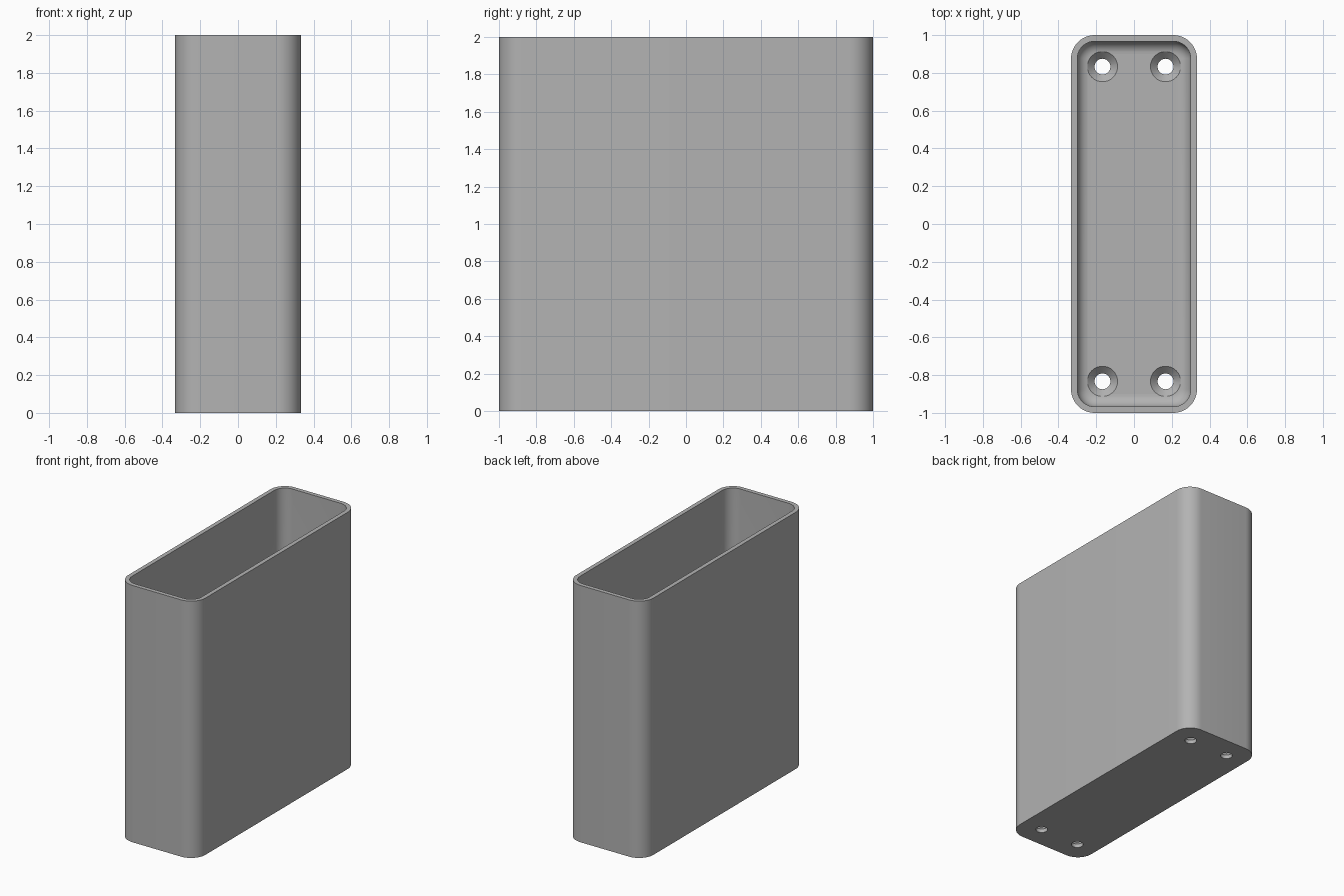
import bpy, bmesh
from math import sin, cos, pi, radians

if "Cube" in bpy.data.objects:
    bpy.data.objects.remove(bpy.data.objects["Cube"], do_unlink=True)

HALF_X, HALF_Y, HEIGHT = 1 / 3, 1.0, 2.0
CORNER, WALL, FLOOR, FILLET = 0.125, 0.033, 0.067, 0.067
HOLE_X, HOLE_Y, HOLE_R, SINK_R = 0.167, 0.833, 0.042, 0.08

grey = bpy.data.materials.new("grey plastic")
grey.use_nodes = True
colour = (0.45, 0.45, 0.45, 1)
grey.diffuse_color = colour
grey.node_tree.nodes["Principled BSDF"].inputs["Base Color"].default_value = colour


def rounded_loop(bm, inset, z, steps=12):
    """Ring of vertices around a rounded rectangle, inset from the outer wall."""
    r = max(CORNER - inset, 0.015)
    cx, cy = HALF_X - inset - r, HALF_Y - inset - r
    ring = []
    for quarter, (sx, sy) in enumerate([(1, 1), (-1, 1), (-1, -1), (1, -1)]):
        for i in range(steps + 1):
            a = (quarter + i / steps) * pi / 2
            ring.append(bm.verts.new((sx * cx + r * cos(a), sy * cy + r * sin(a), z)))
    return ring


def skin(bm, rings):
    """Join rings into a closed solid with a cap at both ends."""
    for a, b in zip(rings, rings[1:]):
        for i in range(len(a)):
            j = (i + 1) % len(a)
            bm.faces.new((a[i], a[j], b[j], b[i]))
    bm.faces.new(rings[0][::-1])
    bm.faces.new(rings[-1])
    bmesh.ops.recalc_face_normals(bm, faces=bm.faces)


def finish(bm, name):
    mesh = bpy.data.meshes.new(name)
    bm.to_mesh(mesh)
    bm.free()
    obj = bpy.data.objects.new(name, mesh)
    bpy.context.collection.objects.link(obj)
    mesh.materials.append(grey)
    return obj


# Open box: outer wall, rim, inner wall, rounded inside bottom edge
bm = bmesh.new()
rings = [rounded_loop(bm, 0, 0), rounded_loop(bm, 0, HEIGHT), rounded_loop(bm, WALL, HEIGHT)]
for i in range(9):
    a = i / 8 * pi / 2
    rings.append(rounded_loop(bm, WALL + FILLET * (1 - cos(a)), FLOOR + FILLET * (1 - sin(a))))
skin(bm, rings)
box = finish(bm, "open_box")

# Countersunk screw holes through the floor
bm = bmesh.new()
profile = [(HOLE_R, -0.05), (HOLE_R, FLOOR - SINK_R + HOLE_R), (SINK_R, FLOOR), (SINK_R, FLOOR + 0.1)]
for sx in (-1, 1):
    for sy in (-1, 1):
        skin(bm, [[bm.verts.new((sx * HOLE_X + r * cos(k * pi / 16), sy * HOLE_Y + r * sin(k * pi / 16), z))
                   for k in range(32)] for r, z in profile])
cutter = finish(bm, "screw_hole_cutter")
cutter.hide_render = True

bpy.context.view_layer.objects.active = box
box.select_set(True)
cut = box.modifiers.new("screw holes", "BOOLEAN")
cut.operation, cut.solver, cut.object = "DIFFERENCE", "EXACT", cutter
bpy.ops.object.modifier_apply(modifier=cut.name)
bpy.data.objects.remove(cutter, do_unlink=True)
bpy.ops.object.shade_smooth_by_angle(angle=radians(30))
